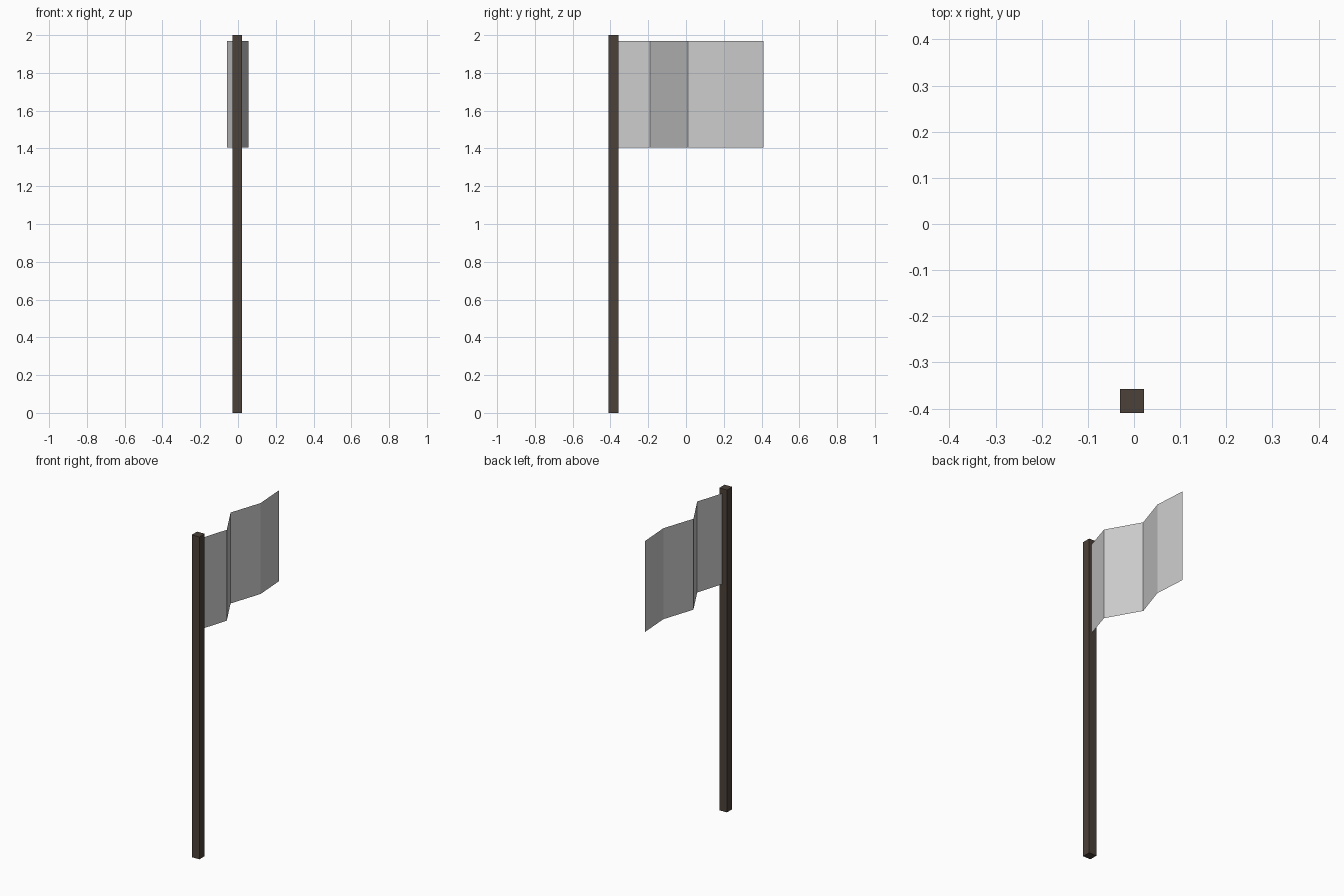
import bpy
import bmesh

if "Cube" in bpy.data.objects:
    bpy.data.objects.remove(bpy.data.objects["Cube"])


def add_object(name, bm):
    mesh = bpy.data.meshes.new(name)
    bm.to_mesh(mesh)
    bm.free()
    obj = bpy.data.objects.new(name, mesh)
    bpy.context.collection.objects.link(obj)
    return obj


# Square wooden pole
wood = bpy.data.materials.new("dark_wood")
wood.diffuse_color = (0.07, 0.052, 0.04, 1)
wood.use_nodes = True
wood.node_tree.nodes["Principled BSDF"].inputs["Base Color"].default_value = wood.diffuse_color
bm = bmesh.new()
bmesh.ops.create_cube(bm, size=1)
bmesh.ops.scale(bm, vec=(0.052, 0.052, 2.0), verts=bm.verts)
bmesh.ops.translate(bm, vec=(-0.004, -0.384, 1.0), verts=bm.verts)
pole = add_object("pole", bm)
pole.data.materials.append(wood)

# Thin folded cloth: a zigzag profile (seen from above) extruded upwards
folds = [(-0.006, -0.39), (0.056, -0.19), (-0.058, 0.01), (0.008, 0.21), (-0.005, 0.41)]
bottom, top = 1.406, 1.97
bm = bmesh.new()
verts = [bm.verts.new((x, y, bottom)) for x, y in folds]
edges = [bm.edges.new(pair) for pair in zip(verts, verts[1:])]
upper = bmesh.ops.extrude_edge_only(bm, edges=edges)["geom"]
bmesh.ops.translate(bm, vec=(0, 0, top - bottom),
                    verts=[g for g in upper if isinstance(g, bmesh.types.BMVert)])
# Cloth faces point to the right
bm.normal_update()
bmesh.ops.reverse_faces(bm, faces=[f for f in bm.faces if f.normal.x < 0])
add_object("flag_cloth", bm)
